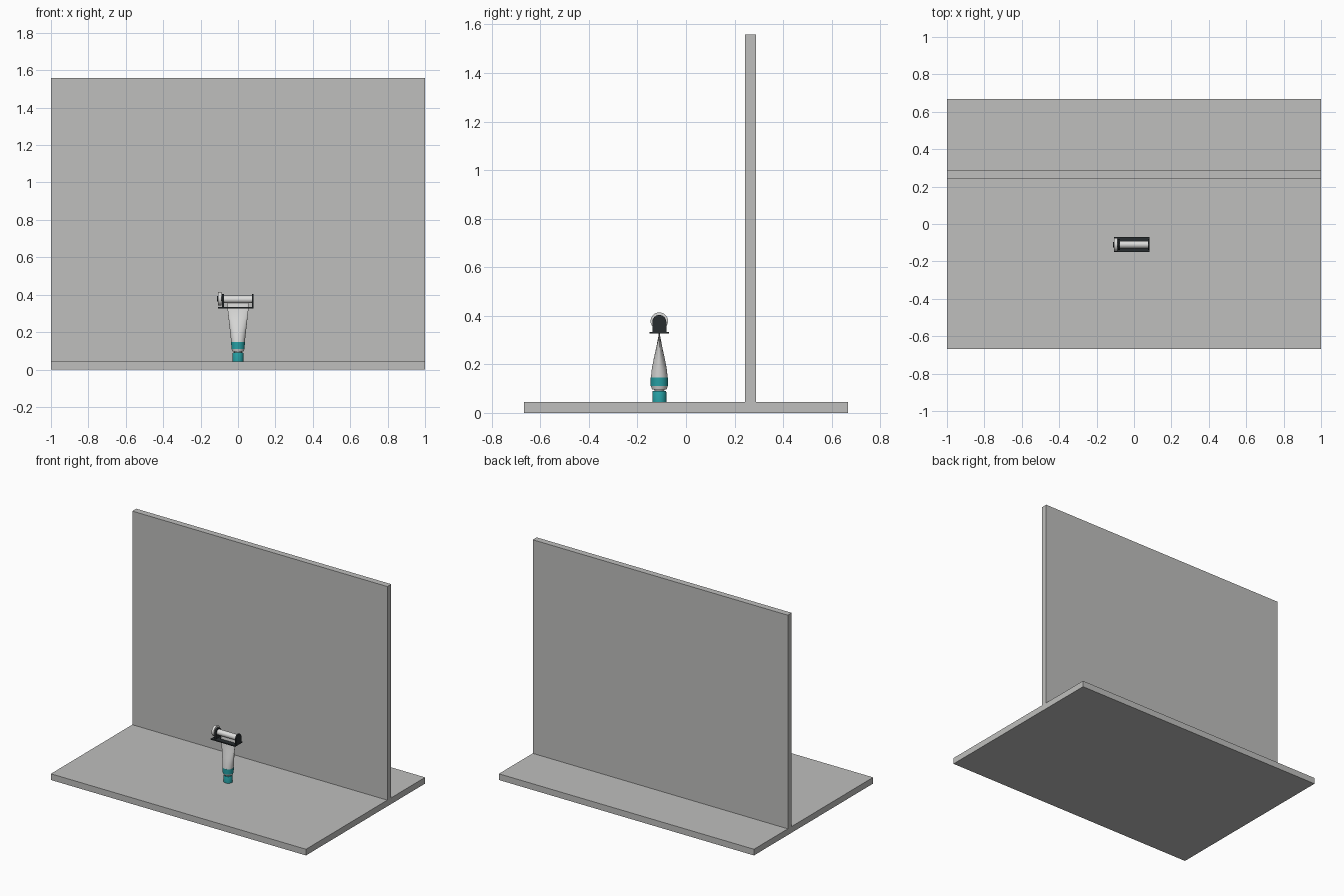
import bpy, bmesh, math
from mathutils import Matrix

if "Cube" in bpy.data.objects:
    bpy.data.objects.remove(bpy.data.objects["Cube"])

CY = -0.11  # depth position of the tube and its squeezer


def material(name, rgb):
    m = bpy.data.materials.new(name)
    m.diffuse_color = (*rgb, 1)
    m.use_nodes = True
    m.node_tree.nodes["Principled BSDF"].inputs["Base Color"].default_value = m.diffuse_color
    return m


GREY = material("stand grey", (0.52, 0.52, 0.51))
WHITE = material("tube white", (0.72, 0.72, 0.71))
TEAL = material("teal", (0.02, 0.35, 0.37))
BLACK = material("charcoal", (0.022, 0.027, 0.03))


def finish(name, bm, mat, smooth=False):
    bmesh.ops.recalc_face_normals(bm, faces=bm.faces)
    me = bpy.data.meshes.new(name)
    bm.to_mesh(me)
    bm.free()
    ob = bpy.data.objects.new(name, me)
    bpy.context.collection.objects.link(ob)
    me.materials.append(mat)
    if smooth:
        bpy.ops.object.select_all(action='DESELECT')
        ob.select_set(True)
        bpy.context.view_layer.objects.active = ob
        bpy.ops.object.shade_smooth_by_angle(angle=math.radians(35))
    return ob


def box(name, x, y, z, mat):
    bm = bmesh.new()
    bmesh.ops.create_cube(bm, size=1)
    for v in bm.verts:
        v.co = [(a + b) / 2 + c * (b - a) for c, (a, b) in zip(v.co, (x, y, z))]
    return finish(name, bm, mat)


def loft(name, rings, mat, n=40):
    """Stack of ellipses (z, x radius, y radius) with closed ends."""
    bm = bmesh.new()
    loops = [[bm.verts.new((rx * math.cos(t), CY + ry * math.sin(t), z))
              for t in (2 * math.pi * i / n for i in range(n))] for z, rx, ry in rings]
    for a, b in zip(loops, loops[1:]):
        for i in range(n):
            bm.faces.new((a[i], a[(i + 1) % n], b[(i + 1) % n], b[i]))
    bm.faces.new(loops[0])
    bm.faces.new(loops[-1])
    return finish(name, bm, mat, True)


def rod(name, x0, x1, z, r, mat, n=32):
    """Cylinder lying along x."""
    bm = bmesh.new()
    m = Matrix.Translation(((x0 + x1) / 2, CY, z)) @ Matrix.Rotation(math.pi / 2, 4, 'Y')
    bmesh.ops.create_cone(bm, cap_ends=True, segments=n, radius1=r, radius2=r,
                          depth=x1 - x0, matrix=m)
    return finish(name, bm, mat, True)


def end_plate(name, x0, x1):
    """Upright bracket with a rounded top."""
    bm = bmesh.new()
    prof = [(-0.029, 0.332), (0.029, 0.332)]
    prof += [(0.029 * math.cos(t), 0.374 + 0.029 * math.sin(t))
             for t in (math.pi * i / 14 for i in range(15))]
    face = bm.faces.new([bm.verts.new((x0, CY + y, z)) for y, z in prof])
    ext = bmesh.ops.extrude_face_region(bm, geom=[face])
    for v in ext["geom"]:
        if isinstance(v, bmesh.types.BMVert):
            v.co.x = x1
    return finish(name, bm, BLACK)


# Display stand
box("base_board", (-1, 1), (-0.667, 0.667), (0, 0.044), GREY)
box("back_wall", (-1, 1), (0.244, 0.288), (0.044, 1.558), GREY)

# Tube: cap, neck, band and body flattening towards the crimped end
loft("tube_cap", [(0.044, 0.029, 0.029), (0.086, 0.029, 0.029), (0.09, 0.027, 0.027)], TEAL)
loft("tube_neck", [(0.088, 0.019, 0.019), (0.097, 0.022, 0.022), (0.097, 0.030, 0.030),
                   (0.112, 0.035, 0.035)], WHITE)
loft("tube_band", [(0.110, 0.0355, 0.0355), (0.146, 0.0365, 0.0355)], TEAL)
loft("tube_body", [(0.144, 0.036, 0.0345), (0.18, 0.040, 0.031), (0.22, 0.0445, 0.0235),
                   (0.27, 0.050, 0.0125), (0.322, 0.056, 0.0025), (0.36, 0.057, 0.002)], WHITE)

# Squeezer: slotted tray, end plates, roller and turning knob
for side, y in (("front", (-0.041, -0.005)), ("back", (0.005, 0.041))):
    box("tray_" + side, (-0.108, 0.083), (CY + y[0], CY + y[1]), (0.327, 0.334), BLACK)
for side, x in (("left", (-0.108, -0.062)), ("right", (0.062, 0.083))):
    box("tray_bridge_" + side, x, (CY - 0.005, CY + 0.005), (0.327, 0.334), BLACK)
end_plate("left_end_plate", -0.086, -0.076)
end_plate("right_end_plate", 0.074, 0.083)
rod("roller", -0.077, 0.075, 0.375, 0.02, WHITE)
rod("knob_shaft", -0.100, -0.085, 0.378, 0.012, BLACK)
rod("knob", -0.106, -0.088, 0.378, 0.036, WHITE)
rod("knob_hub", -0.112, -0.105, 0.378, 0.015, BLACK)
